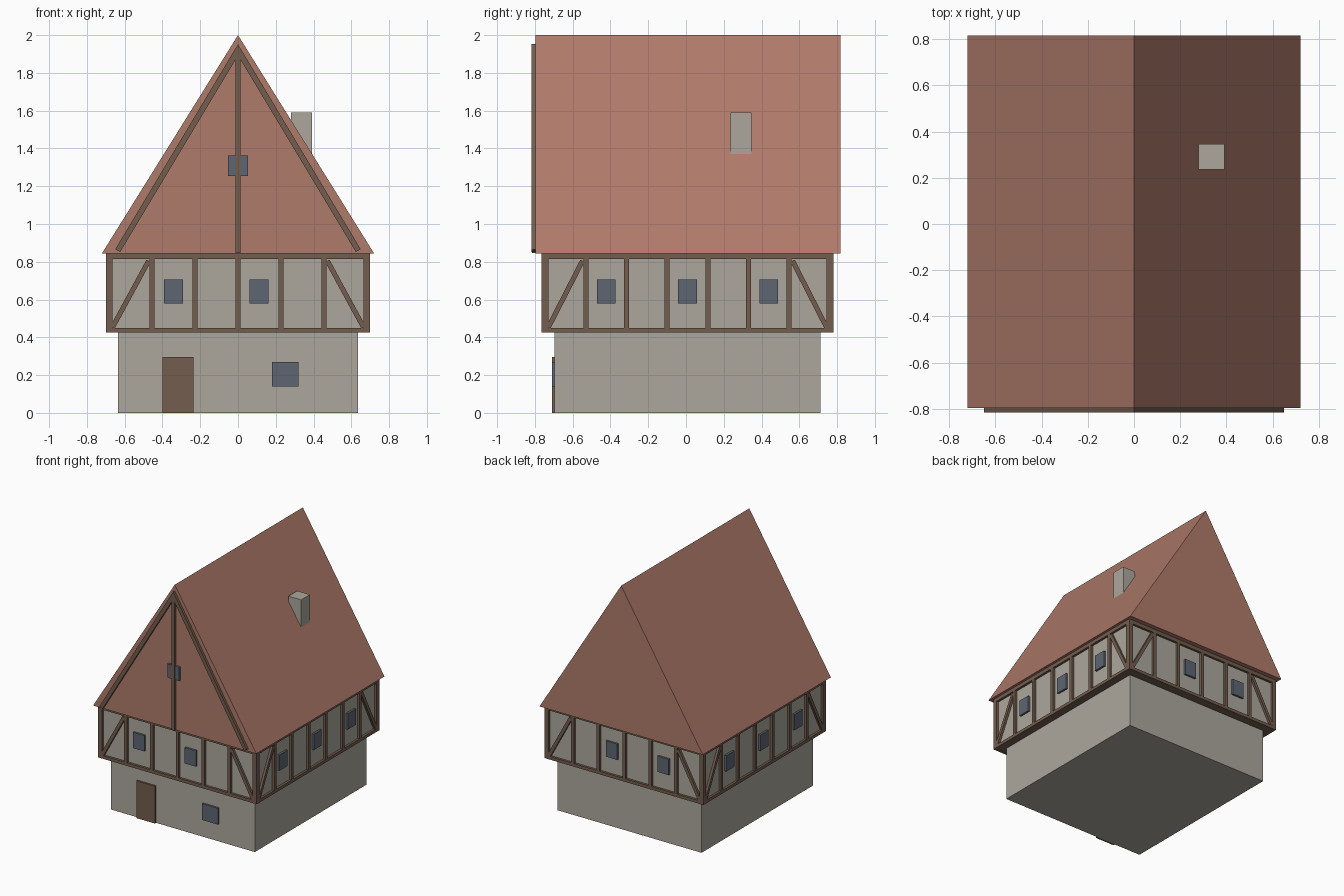
import bpy
import bmesh
from mathutils import Vector

cube = bpy.data.objects.get("Cube")
if cube:
    bpy.data.objects.remove(cube, do_unlink=True)


def material(name, color):
    m = bpy.data.materials.new(name)
    m.use_nodes = True
    m.diffuse_color = (*color, 1)
    m.node_tree.nodes["Principled BSDF"].inputs["Base Color"].default_value = (*color, 1)
    return m


PLASTER = material("plaster", (0.416, 0.388, 0.34))
TILE = material("roof_tile", (0.43, 0.196, 0.145))
TIMBER = material("timber", (0.17, 0.11, 0.074))
GLASS = material("window_glass", (0.112, 0.132, 0.17))

CY = 0.008            # middle of the house along y
HX, HY = 0.682, 0.755  # half size of the upper storey walls

# Each wall maps (along, height, outward) to world space
SIDES = {
    "front": lambda u, z, d: (u, CY - HY - d, z),
    "back": lambda u, z, d: (u, CY + HY + d, z),
    "right": lambda u, z, d: (-HX - d, CY + u, z),
    "left": lambda u, z, d: (HX + d, CY + u, z),
}


def prisms(name, side, outlines, d0, d1, mat):
    """One object made of flat outlines on a wall, extruded from d0 to d1."""
    place = SIDES[side]
    bm = bmesh.new()
    for pts in outlines:
        near = [bm.verts.new(place(u, z, d0)) for u, z in pts]
        far = [bm.verts.new(place(u, z, d1)) for u, z in pts]
        bm.faces.new(near)
        bm.faces.new(far)
        for i in range(len(pts)):
            j = (i + 1) % len(pts)
            bm.faces.new((near[i], near[j], far[j], far[i]))
    bmesh.ops.recalc_face_normals(bm, faces=bm.faces)
    mesh = bpy.data.meshes.new(name)
    bm.to_mesh(mesh)
    bm.free()
    mesh.materials.append(mat)
    obj = bpy.data.objects.new(name, mesh)
    bpy.context.collection.objects.link(obj)
    return obj


def rect(u0, u1, z0, z1):
    return [(u0, z0), (u1, z0), (u1, z1), (u0, z1)]


def beam(a, b, width):
    a, b = Vector(a), Vector(b)
    n = (b - a).orthogonal().normalized() * width / 2
    return [tuple(p) for p in (a + n, b + n, b - n, a - n)]


def box(name, x, y, z, mat):
    """Box from (min, max) pairs in world space."""
    return prisms(name, "front", [rect(*x, *z)], CY - HY - y[0], CY - HY - y[1], mat)


# Storeys, floor plate and chimney
box("ground_floor", (-0.635, 0.635), (-0.695, 0.711), (0, 0.43), PLASTER)
box("upper_floor", (-HX, HX), (CY - HY, CY + HY), (0.43, 0.846), PLASTER)
box("floor_plate", (-0.695, 0.695), (CY - 0.768, CY + 0.768), (0.426, 0.432), TIMBER)
box("chimney", (0.28, 0.392), (0.235, 0.346), (1.368, 1.59), PLASTER)

# Door and ground floor window
box("door", (-0.4, -0.235), (-0.71, -0.69), (0, 0.297), TIMBER)
box("ground_window", (0.18, 0.32), (-0.71, -0.69), (0.14, 0.27), GLASS)

# Solid gable roof
ROOF_Y = -0.797
prisms("roof", "front", [[(-0.72, 0.845), (0.72, 0.845), (0, 2)]],
       CY - HY - ROOF_Y, CY - HY - 0.817, TILE)

# Timber frame and windows on all four walls
for side in SIDES:
    across = side in ("front", "back")
    half = 0.7 if across else 0.772
    if across:
        posts = [-0.455, -0.228, 0, 0.228, 0.455]
        windows = [-0.342, 0.112]
    else:
        posts = [-0.538, -0.323, -0.108, 0.108, 0.323, 0.538]
        windows = [-0.43, 0, 0.43]
    frame = [rect(-half, half, 0.425, 0.45), rect(-half, half, 0.815, 0.845)]
    frame += [rect(p - 0.013, p + 0.013, 0.45, 0.815) for p in posts]
    for s in (-1, 1):
        frame.append(rect(s * half, s * (half - 0.035), 0.45, 0.815))
        frame.append(beam((s * (half - 0.035), 0.452), (s * (posts[-1] + 0.018), 0.805), 0.026))
    prisms(side + "_timber_frame", side, frame, -0.005, 0.018, TIMBER)
    prisms(side + "_windows", side,
           [rect(w - 0.05, w + 0.05, 0.58, 0.706) for w in windows], -0.005, 0.016, GLASS)

# Gable timbers and attic window
gable = CY - HY - ROOF_Y
rafters = [[(0, 1.952), (s * 0.65, 0.866), (s * 0.624, 0.852), (0, 1.892)] for s in (-1, 1)]
prisms("gable_rafters", "front", rafters, gable - 0.005, gable + 0.02, TIMBER)
prisms("gable_post", "front", [rect(-0.013, 0.013, 0.846, 1.9)], gable - 0.005, gable + 0.019, TIMBER)
prisms("attic_window", "front", [rect(-0.052, 0.052, 1.253, 1.362)], gable - 0.005, gable + 0.018, GLASS)
